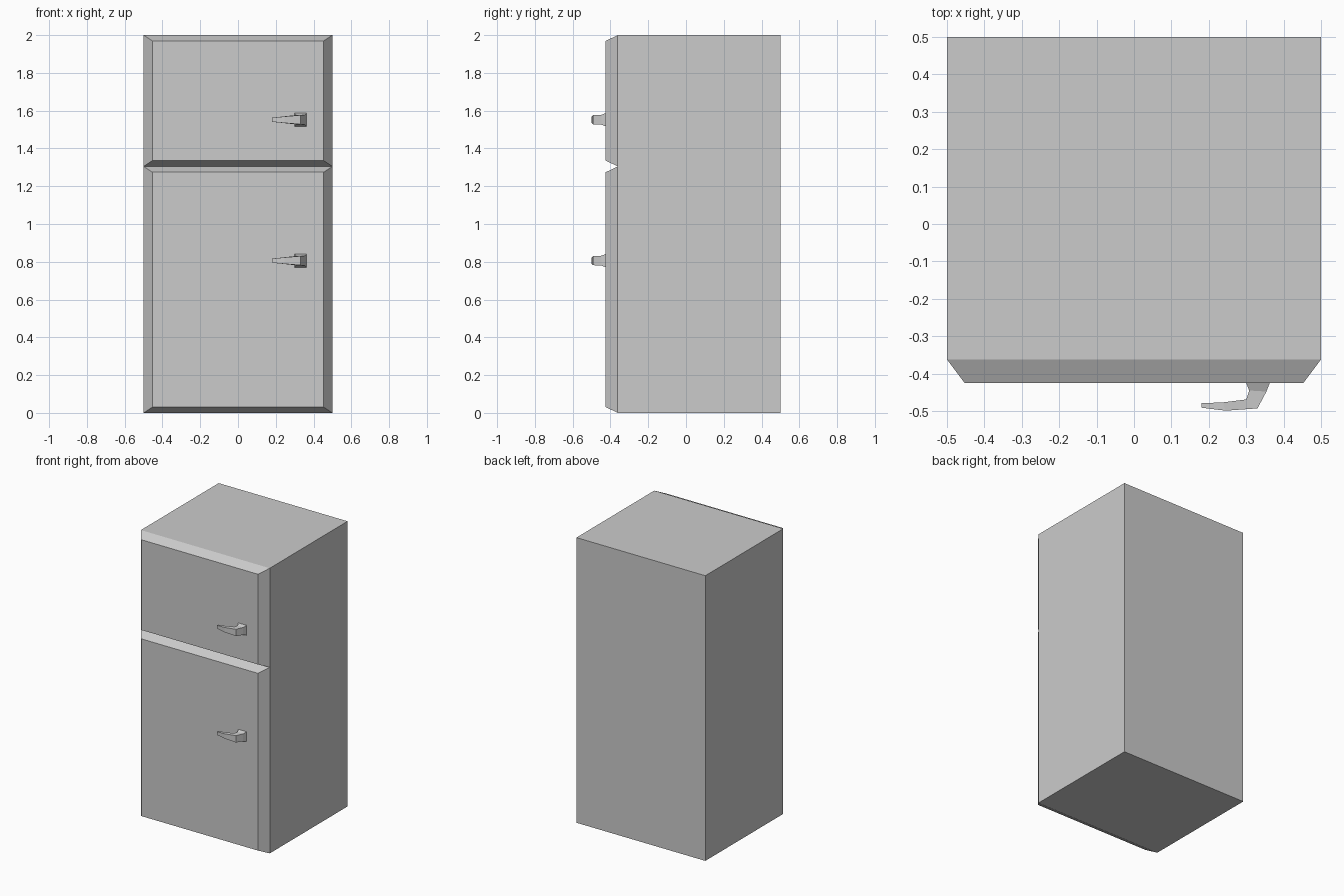
import bpy
import bmesh

if "Cube" in bpy.data.objects:
    bpy.data.objects.remove(bpy.data.objects["Cube"])

FRONT = -0.362      # front edge of the cabinet
DOOR = -0.425       # outer face of the doors
SPLIT = 1.305       # height where the two doors meet


def loft(name, rings, open_start=False, open_end=False):
    """Skin four-sided rings into a solid, leaving hidden ends open."""
    bm = bmesh.new()
    loops = [[bm.verts.new(p) for p in ring] for ring in rings]
    start = bm.faces.new(loops[0])
    end = bm.faces.new(loops[-1])
    for a, b in zip(loops, loops[1:]):
        for i in range(4):
            j = (i + 1) % 4
            bm.faces.new((a[i], a[j], b[j], b[i]))
    bmesh.ops.recalc_face_normals(bm, faces=bm.faces[:])
    hidden = [f for f, is_open in ((start, open_start), (end, open_end)) if is_open]
    if hidden:
        bmesh.ops.delete(bm, geom=hidden, context='FACES_ONLY')
    mesh = bpy.data.meshes.new(name)
    bm.to_mesh(mesh)
    bm.free()
    obj = bpy.data.objects.new(name, mesh)
    bpy.context.collection.objects.link(obj)
    return obj


def rect(y, half_width, z0, z1):
    """Upright rectangle facing the front."""
    return [(-half_width, y, z0), (half_width, y, z0),
            (half_width, y, z1), (-half_width, y, z1)]


def door(name, z0, z1):
    """Panel with bevelled edges all round."""
    loft(name, [rect(FRONT, 0.5, z0, z1),
                rect(DOOR, 0.453, z0 + 0.031, z1 - 0.031)], open_start=True)


# handle stations: inner x, inner y, outer x, outer y, half height
HANDLE = [(0.300, DOOR, 0.363, DOOR, 0.035),
          (0.308, -0.445, 0.354, -0.448, 0.026),
          (0.300, -0.469, 0.330, -0.493, 0.024),
          (0.237, -0.477, 0.245, -0.499, 0.017),
          (0.180, -0.479, 0.180, -0.491, 0.011)]


def handle(name, z):
    """Hooked, tapering handle that points toward the hinge side."""
    loft(name, [[(xi, yi, z - h), (xo, yo, z - h), (xo, yo, z + h), (xi, yi, z + h)]
                for xi, yi, xo, yo, h in HANDLE], open_start=True)


# cabinet, open where the doors cover it
loft("cabinet", [rect(0.5, 0.5, 0, 2), rect(FRONT, 0.5, 0, 2)], open_end=True)

# doors and handles
door("lower_door", 0, SPLIT)
door("upper_door", SPLIT, 2)
handle("lower_handle", 0.806)
handle("upper_handle", 1.552)
